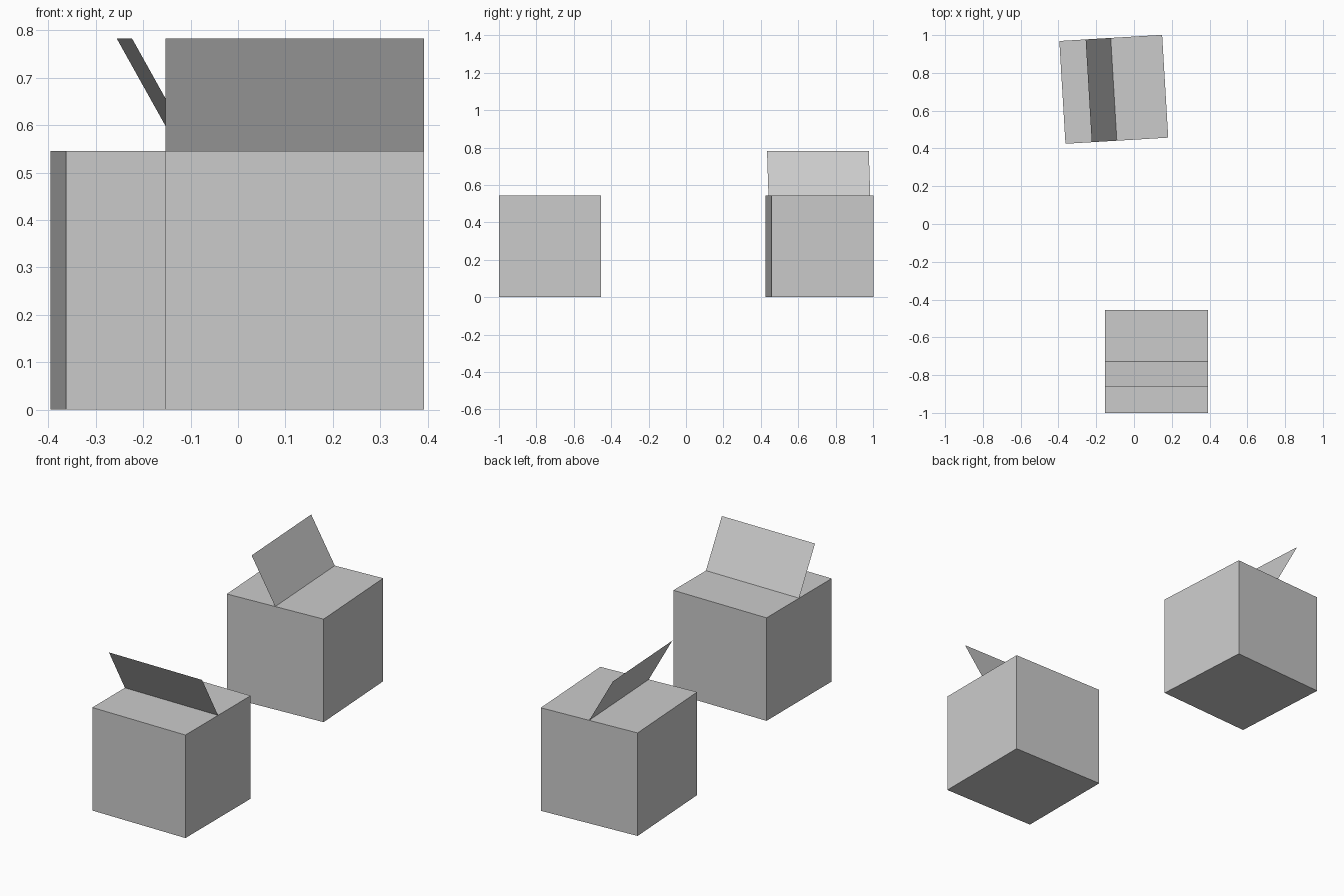
import bpy, bmesh
from math import radians
from mathutils import Matrix

if "Cube" in bpy.data.objects:
    bpy.data.objects.remove(bpy.data.objects["Cube"])

S = 0.545                      # box edge length
FLAP_OUT, FLAP_UP = 0.133, 0.238


def add_object(name, bm, matrix):
    mesh = bpy.data.meshes.new(name)
    bm.to_mesh(mesh)
    bm.free()
    obj = bpy.data.objects.new(name, mesh)
    obj.matrix_world = matrix
    bpy.context.collection.objects.link(obj)
    return obj


def box_with_flap(prefix, x, y, angle):
    matrix = Matrix.Translation((x, y, 0)) @ Matrix.Rotation(radians(angle), 4, 'Z')

    # closed cube body standing on the ground
    bm = bmesh.new()
    bmesh.ops.create_cube(bm, size=S, matrix=Matrix.Translation((0, 0, S / 2)))
    body = add_object(prefix + "_box", bm, matrix)

    # thin tilted flap, hinged on the middle line of the top face
    bm = bmesh.new()
    h = S / 2
    corners = [(-h, 0, S), (h, 0, S),
               (h, -FLAP_OUT, S + FLAP_UP), (-h, -FLAP_OUT, S + FLAP_UP)]
    bm.faces.new([bm.verts.new(c) for c in corners])
    flap = add_object(prefix + "_flap", bm, matrix)
    flap.parent = body
    flap.matrix_parent_inverse = matrix.inverted()


box_with_flap("front", 0.12, -0.7275, 0)
box_with_flap("back", -0.107, 0.713, -86.6)
